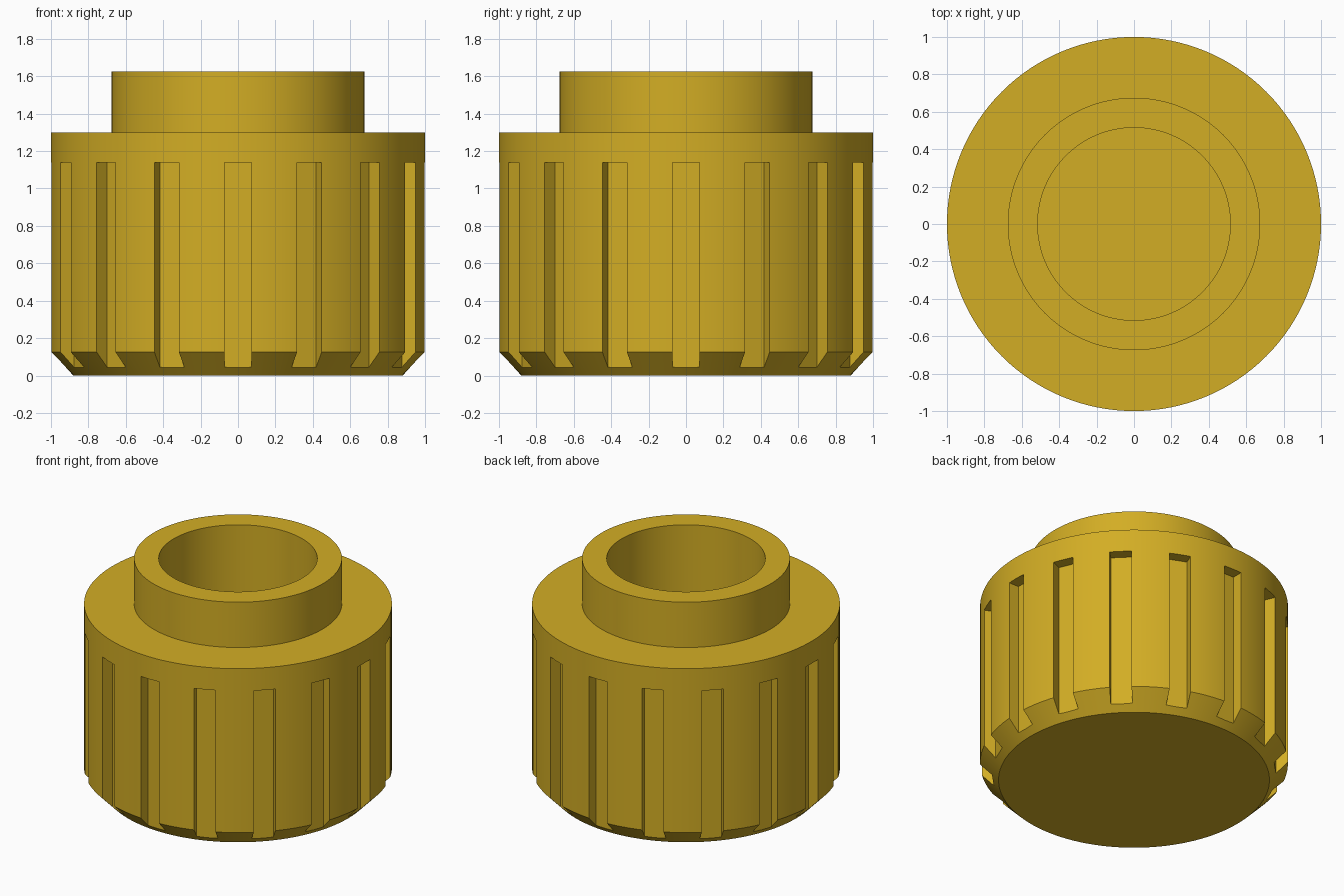
import bpy, bmesh, math
from mathutils import Matrix, Vector

cube = bpy.data.objects.get("Cube")
if cube:
    bpy.data.objects.remove(cube, do_unlink=True)

SEGMENTS = 128
SLOTS = 16

brass = bpy.data.materials.new("brass_yellow")
brass.use_nodes = True
colour = (0.65, 0.42, 0.018, 1)
brass.diffuse_color = colour
brass.node_tree.nodes["Principled BSDF"].inputs["Base Color"].default_value = colour


def add_object(name, bm):
    bmesh.ops.recalc_face_normals(bm, faces=bm.faces)
    mesh = bpy.data.meshes.new(name)
    bm.to_mesh(mesh)
    bm.free()
    mesh.materials.append(brass)
    obj = bpy.data.objects.new(name, mesh)
    bpy.context.collection.objects.link(obj)
    return obj


# Cap body: chamfered base, shoulder, raised collar and blind bore
profile = [(0.88, 0), (1, 0.125), (1, 1.3), (0.675, 1.3),
           (0.675, 1.625), (0.515, 1.625), (0.515, 0.16)]
bm = bmesh.new()
rings = []
for r, z in profile:
    rings.append(bmesh.ops.create_circle(
        bm, segments=SEGMENTS, radius=r, matrix=Matrix.Translation((0, 0, z)))["verts"])
for low, high in zip(rings, rings[1:]):
    for i in range(SEGMENTS):
        j = (i + 1) % SEGMENTS
        bm.faces.new((low[i], low[j], high[j], high[i]))
bm.faces.new(rings[0])
bm.faces.new(rings[-1])
body = add_object("knurled_cap", bm)

# Grip slots: a ring of boxes cut out of the side
bm = bmesh.new()
floor, outer, width, bottom, top = 0.92, 1.1, 0.142, 0.02, 1.14
size = Vector((outer - floor, width, top - bottom))
centre = Vector(((outer + floor) / 2, 0, (top + bottom) / 2))
for i in range(SLOTS):
    turn = Matrix.Rotation(math.tau * i / SLOTS, 4, "Z")
    bmesh.ops.create_cube(bm, size=1, matrix=turn @ Matrix.Translation(centre)
                          @ Matrix.Diagonal(size.to_4d()))
cutter = add_object("slot_cutter", bm)
cutter.hide_render = True

cut = body.modifiers.new("grip_slots", "BOOLEAN")
cut.operation = "DIFFERENCE"
cut.solver = "EXACT"
cut.object = cutter

bpy.ops.object.select_all(action="DESELECT")
body.select_set(True)
bpy.context.view_layer.objects.active = body
bpy.ops.object.modifier_apply(modifier=cut.name)
bpy.data.objects.remove(cutter, do_unlink=True)
bpy.ops.object.shade_smooth_by_angle(angle=math.radians(30))
